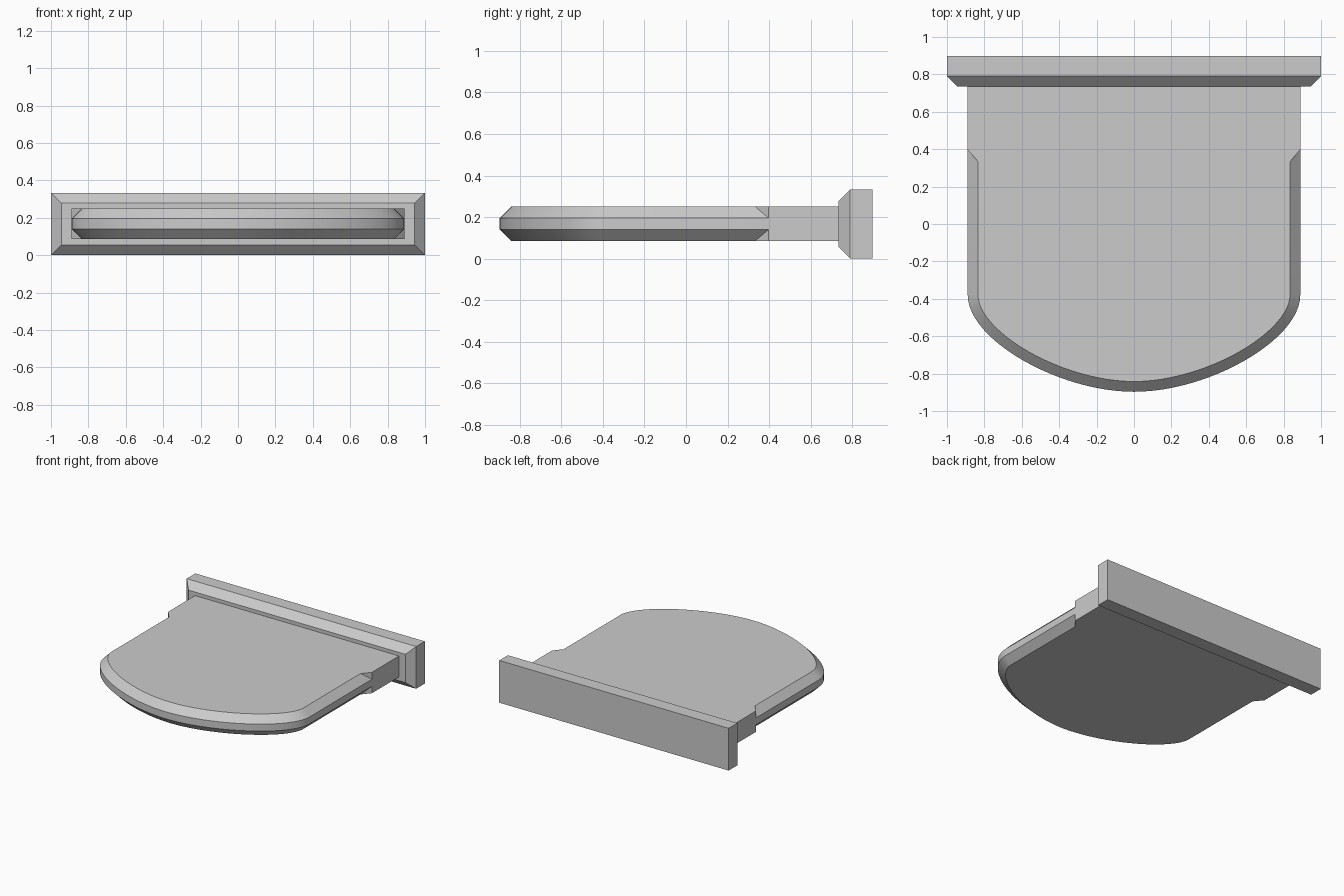
import bpy, bmesh
from mathutils import Vector

if "Cube" in bpy.data.objects:
    bpy.data.objects.remove(bpy.data.objects["Cube"])

C = 0.055                      # chamfer size
Z0, Z1 = 0.085, 0.25           # plate bottom / top
X, Y_BACK, Y_STEP, Y_FRONT = 0.889, 0.735, 0.398, -0.897


def finish(bm, name):
    bmesh.ops.recalc_face_normals(bm, faces=bm.faces[:])
    mesh = bpy.data.meshes.new(name)
    bm.to_mesh(mesh)
    bm.free()
    obj = bpy.data.objects.new(name, mesh)
    bpy.context.collection.objects.link(obj)
    return obj


def bridge(bm, a, b):
    for i in range(len(a) - 1):
        bm.faces.new((a[i], a[i + 1], b[i + 1], b[i]))


# Rounded front outline: half curve with its normals, then mirrored
P = [Vector(p) for p in ((X, -0.38), (X, -0.62), (0.40, Y_FRONT), (0, Y_FRONT))]
N = 24
outer, inner = [Vector((X, Y_STEP))], [Vector((X - C, Y_STEP - 0.065))]
for i in range(N + 1):
    t = i / N
    s = 1 - t
    p = s**3 * P[0] + 3 * s * s * t * P[1] + 3 * s * t * t * P[2] + t**3 * P[3]
    d = (s * s * (P[1] - P[0]) + 2 * s * t * (P[2] - P[1]) + t * t * (P[3] - P[2])).normalized()
    outer.append(p)
    inner.append(p + C * Vector((d.y, -d.x)))
outer += [Vector((-p.x, p.y)) for p in reversed(outer[:-1])]
inner += [Vector((-p.x, p.y)) for p in reversed(inner[:-1])]

# Plate: chamfered rim in front, square-edged block behind
bm = bmesh.new()
rings = [[bm.verts.new((p.x, p.y, z)) for p in pts]
         for pts, z in ((inner, Z0), (outer, Z0 + C), (outer, Z1 - C), (inner, Z1))]
for a, b in zip(rings, rings[1:]):
    bridge(bm, a, b)
ends = {}
for side, idx in ((1, 0), (-1, -1)):
    step = [bm.verts.new((side * X, Y_STEP, z)) for z in (Z0, Z1)]
    back = [bm.verts.new((side * X, Y_BACK + 0.01, z)) for z in (Z0, Z1)]
    bm.faces.new((step[0], rings[0][idx], rings[1][idx]))
    bm.faces.new((step[1], rings[3][idx], rings[2][idx]))
    bm.faces.new((step[0], rings[1][idx], rings[2][idx], step[1], back[1], back[0]))
    ends[side] = (step, back)
for k, ring in ((0, rings[0]), (1, rings[3])):
    bm.faces.new(ring + [ends[-1][0][k], ends[-1][1][k], ends[1][1][k], ends[1][0][k]])
bm.faces.new((ends[1][1][0], ends[1][1][1], ends[-1][1][1], ends[-1][1][0]))
plate = finish(bm, "rounded_plate")
bpy.context.view_layer.objects.active = plate
plate.select_set(True)
bpy.ops.object.shade_smooth_by_angle(angle=0.5)

# Back flange: box with chamfered front edges
bm = bmesh.new()
H = 0.333
loops = []
for y, c in ((0.897, 0), (0.79, 0), (Y_BACK, C)):
    loops.append([bm.verts.new((x, y, z)) for x, z in
                  ((-1 + c, c), (1 - c, c), (1 - c, H - c), (-1 + c, H - c))])
for a, b in zip(loops, loops[1:]):
    bridge(bm, a + a[:1], b + b[:1])
bm.faces.new(loops[0])
bm.faces.new(loops[-1])
finish(bm, "back_flange")
